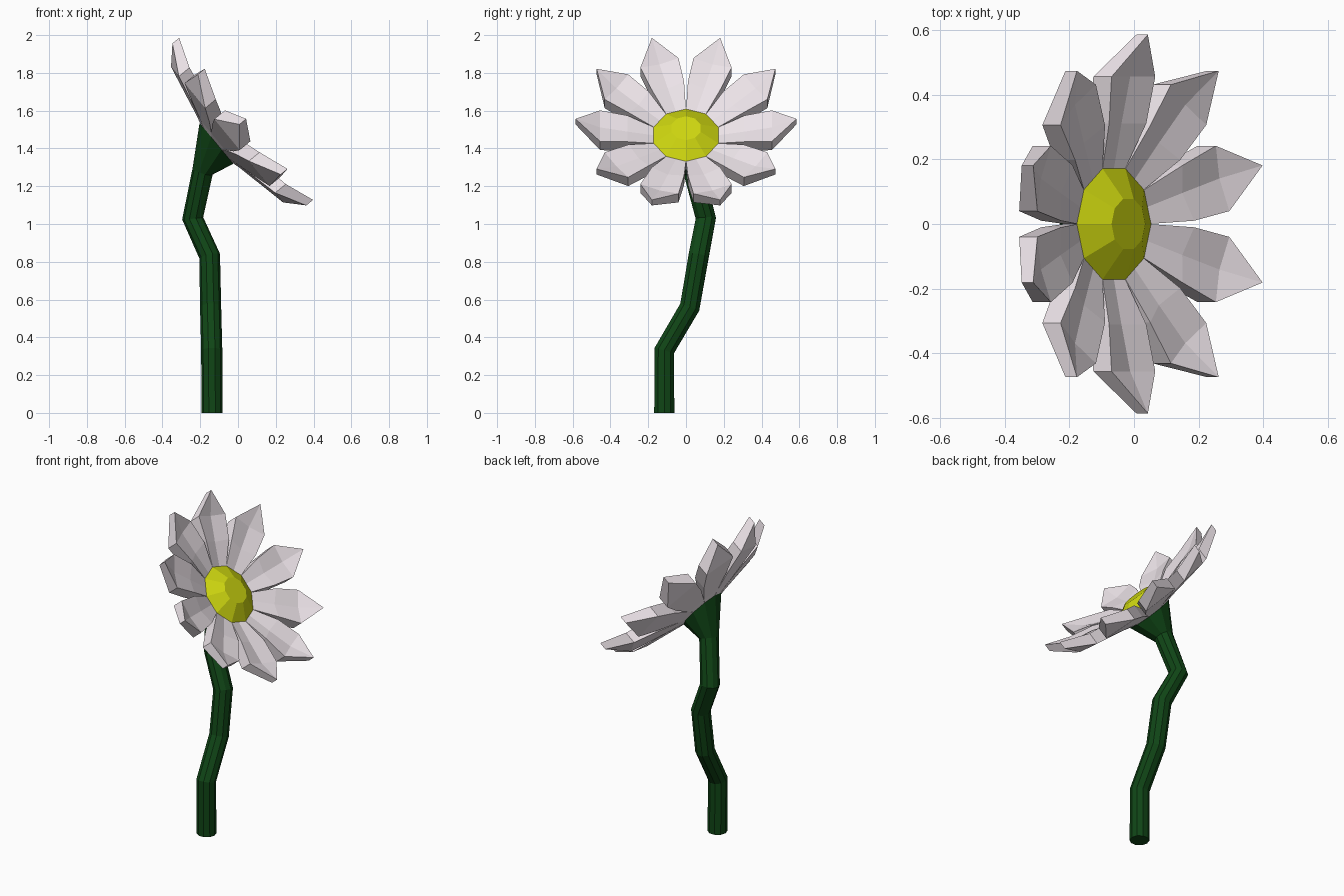
import bpy
import math
from mathutils import Vector

if "Cube" in bpy.data.objects:
    bpy.data.objects.remove(bpy.data.objects["Cube"])

# Flower head frame: centre, up-in-plane, sideways and outward normal
C = Vector((-0.062, 0, 1.47))
U = Vector((-0.637, 0, 0.771))
V = Vector((0, 1, 0))
N = Vector((0.771, 0, 0.637))
SIDES = 10


def material(name, rgb):
    m = bpy.data.materials.new(name)
    m.diffuse_color = (*rgb, 1)
    m.use_nodes = True
    m.node_tree.nodes["Principled BSDF"].inputs["Base Color"].default_value = m.diffuse_color
    return m


def make(name, verts, faces, mat):
    me = bpy.data.meshes.new(name)
    me.from_pydata([tuple(v) for v in verts], [], faces)
    me.materials.append(mat)
    ob = bpy.data.objects.new(name, me)
    bpy.context.collection.objects.link(ob)
    # consistent outward normals
    import bmesh
    bm = bmesh.new()
    bm.from_mesh(me)
    bmesh.ops.recalc_face_normals(bm, faces=bm.faces)
    bm.to_mesh(me)
    bm.free()
    return ob


def ring(centre, a, b, r):
    return [centre + r * (a * math.cos(t) + b * math.sin(t))
            for t in (2 * math.pi * i / SIDES for i in range(SIDES))]


def loft(name, rings, mat):
    n = SIDES
    verts = [v for r in rings for v in r]
    faces = [(k * n + i, k * n + (i + 1) % n, (k + 1) * n + (i + 1) % n, (k + 1) * n + i)
             for k in range(len(rings) - 1) for i in range(n)]
    faces += [tuple(range(n)), tuple(range(len(verts) - n, len(verts)))]
    return make(name, verts, faces, mat)


green = material("stem_green", (0.005, 0.06, 0.008))
yellow = material("centre_yellow", (0.62, 0.68, 0.005))
pale = material("petal_pale", (0.84, 0.77, 0.81))

# Bent stem flaring into the back of the head
path = [Vector(p) for p in ((-0.137, -0.115, 0), (-0.139, -0.115, 0.33), (-0.145, 0.02, 0.56),
                            (-0.15, 0.067, 0.83), (-0.24, 0.105, 1.03), (-0.187, 0.04, 1.28))]
rings = []
for i, p in enumerate(path):
    if i == 0:
        t = Vector((0, 0, 1))
    else:
        nxt = path[i + 1] if i + 1 < len(path) else C - 0.07 * N
        t = ((p - path[i - 1]).normalized() + (nxt - p).normalized()).normalized()
    a = V.cross(t).normalized()
    rings.append(ring(p, -a, t.cross(-a), 0.056))
a = V.cross(N).normalized()
rings.append(ring(C - 0.068 * N, -a, N.cross(-a), 0.14))
loft("stem", rings, green)

# Domed flower centre
loft("flower_centre", [ring(C + h * N, U, V, r)
                       for h, r in ((-0.04, 0.15), (0, 0.18), (0.058, 0.082))], yellow)

# Petals: rows of radius, half width, edge height, midline height, underside height
rows = [(0.12, 0.038, -0.005, -0.005, -0.07), (0.171, 0.055, 0, 0, -0.055),
        (0.31, 0.09, 0.055, 0.03, -0.025), (0.455, 0.106, 0.078, 0.065, 0.005)]
verts, faces = [], []
for k in range(SIDES):
    ang = math.radians(18 + 36 * k)
    out = U * math.cos(ang) + V * math.sin(ang)
    side = V * math.cos(ang) - U * math.sin(ang)
    s = len(verts)
    for r, w, edge, mid, low in rows:
        verts += [C + r * out + x * side + h * N for x, h in
                  ((-w, edge), (0, mid), (w, edge), (w, low), (-w, low))]
    verts += [C + 0.585 * out + h * N for h in (0.136, 0.09)]
    for j in range(len(rows) - 1):
        for i in range(5):
            b, d = s + 5 * j, (i + 1) % 5
            faces.append((b + i, b + d, b + 5 + d, b + 5 + i))
    e, top, low = s + 5 * (len(rows) - 1), s + 5 * len(rows), s + 5 * len(rows) + 1
    faces += [(e, e + 1, top), (e + 1, e + 2, top), (e + 2, e + 3, low, top),
              (e + 3, e + 4, low), (e + 4, e, top, low), (s, s + 1, s + 2, s + 3, s + 4)]
make("petals", verts, faces, pale)
